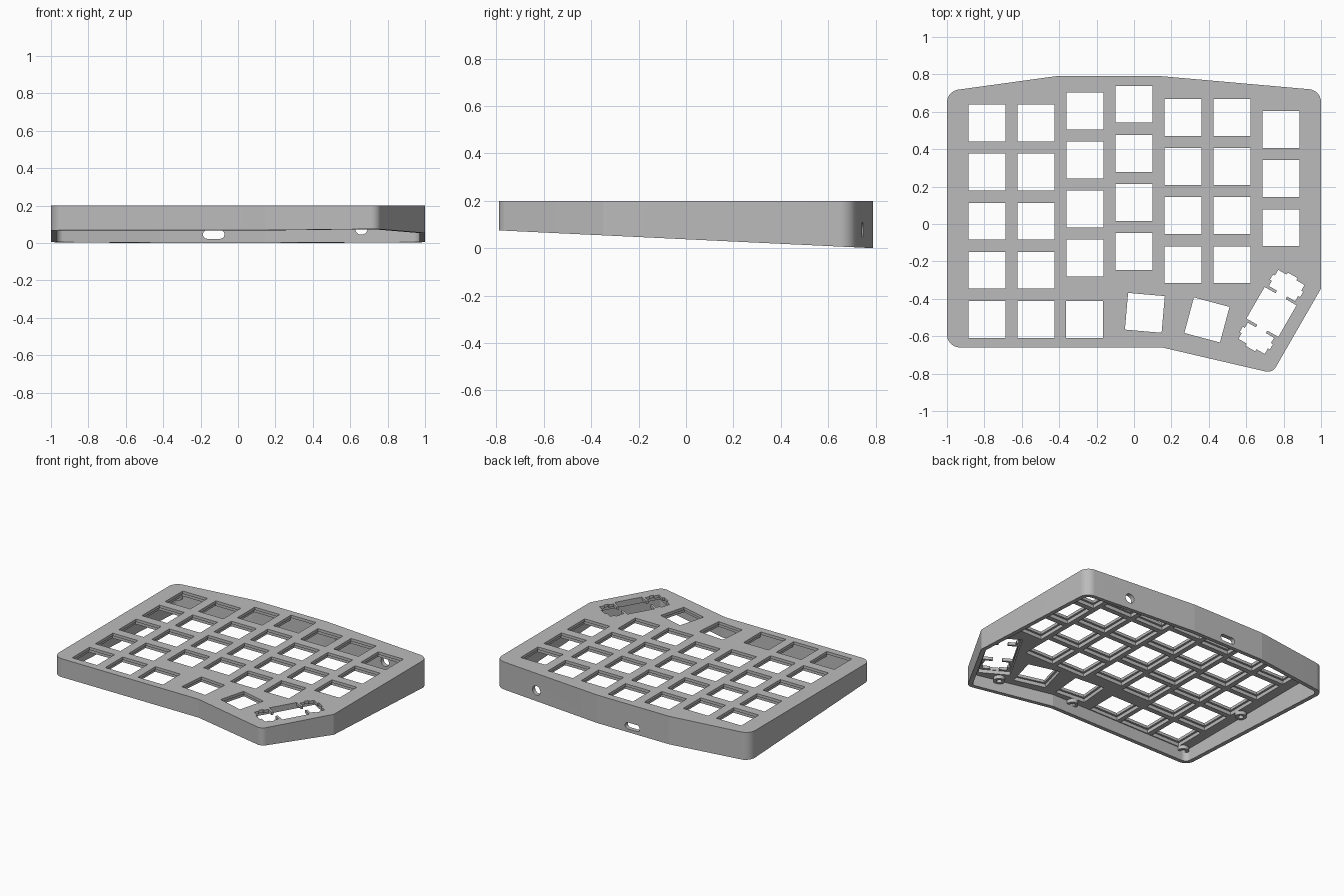
import bpy, bmesh, math
from mathutils import Vector, Matrix

if "Cube" in bpy.data.objects:
    bpy.data.objects.remove(bpy.data.objects["Cube"], do_unlink=True)

grey = bpy.data.materials.new("case grey")
grey.use_nodes = True
colour = (0.5, 0.5, 0.5, 1)
grey.diffuse_color = colour
bsdf = next(n for n in grey.node_tree.nodes if n.type == 'BSDF_PRINCIPLED')
bsdf.inputs["Base Color"].default_value = colour

TOP, PLATE_BOTTOM, LIP_BOTTOM = 0.2, 0.155, 0.18
WALL, KEY, PITCH = 0.03, 0.197, 0.2625


def make_object(name, bm):
    bmesh.ops.recalc_face_normals(bm, faces=bm.faces)
    mesh = bpy.data.meshes.new(name)
    bm.to_mesh(mesh)
    bm.free()
    mesh.materials.append(grey)
    obj = bpy.data.objects.new(name, mesh)
    bpy.context.collection.objects.link(obj)
    return obj


def select(obj):
    bpy.ops.object.select_all(action='DESELECT')
    obj.select_set(True)
    bpy.context.view_layer.objects.active = obj


def add_prism(bm, points, z0, z1):
    low = [bm.verts.new((p[0], p[1], z0)) for p in points]
    high = [bm.verts.new((p[0], p[1], z1)) for p in points]
    bm.faces.new(low[::-1])
    bm.faces.new(high)
    for i in range(len(points)):
        j = (i + 1) % len(points)
        bm.faces.new((low[i], low[j], high[j], high[i]))


def inset(points, d):
    """Move every edge of a counter-clockwise polygon inward by d."""
    result = []
    for i, p in enumerate(points):
        a = (p - points[i - 1]).normalized()
        b = (points[(i + 1) % len(points)] - p).normalized()
        na, nb = Vector((-a.y, a.x)), Vector((-b.y, b.x))
        result.append(p + (na + nb) * d / (1 + na.dot(nb)))
    return result


def rounded(points, radii, steps=24):
    result = []
    for i, p in enumerate(points):
        r = radii[i]
        if r <= 0:
            result.append(p)
            continue
        a = (points[i - 1] - p).normalized()
        b = (points[(i + 1) % len(points)] - p).normalized()
        half = a.angle(b) / 2
        centre = p + (a + b).normalized() * r / math.sin(half)
        start = p + a * r / math.tan(half) - centre
        turn = math.pi - 2 * half
        for k in range(steps + 1):
            t = turn * k / steps
            c, s = math.cos(t), math.sin(t)
            result.append(centre + Vector((start.x * c - start.y * s, start.x * s + start.y * c)))
    return result


def placed(points, x, y, degrees):
    turn = Matrix.Rotation(math.radians(degrees), 2)
    return [turn @ Vector(p) + Vector((x, y)) for p in points]


def rectangle(w, h):
    return [(-w / 2, -h / 2), (w / 2, -h / 2), (w / 2, h / 2), (-w / 2, h / 2)]


def cut(target, cutter):
    cutter.hide_render = True
    mod = target.modifiers.new("cut", 'BOOLEAN')
    mod.operation = 'DIFFERENCE'
    mod.solver = 'EXACT'
    mod.object = cutter
    select(target)
    bpy.ops.object.modifier_apply(modifier=mod.name)
    bpy.data.objects.remove(cutter, do_unlink=True)


# Case outline, counter-clockwise
corners = [Vector(p) for p in ((-1, -0.66), (0.15, -0.66), (0.74, -0.797), (1, -0.345),
                               (1, 0.715), (0.15, 0.79), (-0.42, 0.79), (-1, 0.71))]
radii = [0.07, 0, 0.05, 0.03, 0.07, 0, 0, 0.07]

# Outer body with a sloping underside
bm = bmesh.new()
add_prism(bm, rounded(corners, radii), -0.1, TOP)
cut_result = bmesh.ops.bisect_plane(bm, geom=bm.verts[:] + bm.edges[:] + bm.faces[:],
                                    plane_co=(0, 0.79, 0), plane_no=(0, 0.0475, 1),
                                    clear_inner=True)
rim = [e for e in cut_result["geom_cut"] if isinstance(e, bmesh.types.BMEdge)]
bmesh.ops.contextual_create(bm, geom=rim)
case = make_object("keyboard_case", bm)

# Hollow inside
bm = bmesh.new()
add_prism(bm, rounded(inset(corners, WALL), [max(r - WALL, 0) for r in radii]), -0.2, PLATE_BOTTOM)
cut(case, make_object("cavity_cutter", bm))

# Key positions: x, y, turn
columns = [(0.54, 5), (0.54, 5), (0.605, 4), (0.64, 4), (0.57, 4), (0.57, 4), (0.505, 3)]
keys = [((c - 3) * PITCH * 0.997, y - r * PITCH, 0)
        for c, (y, n) in enumerate(columns) for r in range(n)]
keys += [(-0.265, -0.51, 0), (0.058, -0.475, -5), (0.39, -0.513, -15)]
wide_key = (0.735, -0.47, -30)

# Wide key opening with stabiliser slots, mirrored from one quarter
quarter = [(0.0985, 0.0975), (0.031, 0.0975), (0.031, 0.113), (0.081, 0.113), (0.081, 0.145),
           (0.093, 0.145), (0.093, 0.178), (0.081, 0.178), (0.081, 0.213), (0.03, 0.213),
           (0.03, 0.226)]
upper = quarter + [(-u, v) for u, v in reversed(quarter)]
stabiliser = upper + [(-u, -v) for u, v in upper]

# Pockets under the plate, then the openings through it
bm = bmesh.new()
for key in keys:
    add_prism(bm, placed(rectangle(0.226, 0.226), *key), 0.14, LIP_BOTTOM)
add_prism(bm, placed(rectangle(0.21, 0.46), *wide_key), 0.14, LIP_BOTTOM)
cut(case, make_object("pocket_cutter", bm))

bm = bmesh.new()
for key in keys:
    add_prism(bm, placed(rectangle(KEY, KEY), *key), 0.13, 0.3)
add_prism(bm, placed(stabiliser, *wide_key), 0.13, 0.3)
cut(case, make_object("key_cutter", bm))

# Cable slot and round socket in the back wall
bm = bmesh.new()
for x, z, w, h in ((-0.13, 0.046, 0.115, 0.046), (0.66, 0.078, 0.066, 0.066)):
    shape = [Vector(p) for p in rectangle(w, h)]
    add_prism(bm, [p + Vector((x, z)) for p in rounded(shape, [h / 2 - 0.0005] * 4, 8)], -0.9, -0.69)
bmesh.ops.rotate(bm, verts=bm.verts, matrix=Matrix.Rotation(math.pi / 2, 3, 'X'))
cut(case, make_object("port_cutter", bm))
select(case)
bpy.ops.object.shade_smooth_by_angle(angle=math.radians(4.6))

# Screw bosses under the plate
bosses = [(-0.935, -0.62), (-0.935, -0.04), (0.0, -0.62), (0.56, -0.69),
          (-0.935, 0.65), (0.31, 0.715), (0.945, 0.65), (0.94, -0.25)]
for i, (x, y) in enumerate(bosses):
    bm = bmesh.new()
    rings = []
    for radius, z in ((0.038, 0.16), (0.038, 0.13), (0.018, 0.13), (0.018, 0.16)):
        rings.append([bm.verts.new((x + radius * math.cos(k * math.tau / 32),
                                    y + radius * math.sin(k * math.tau / 32), z)) for k in range(32)])
    for a, b in zip(rings, rings[1:] + rings[:1]):
        for k in range(32):
            j = (k + 1) % 32
            bm.faces.new((a[k], a[j], b[j], b[k]))
    select(make_object(f"screw_boss_{i + 1}", bm))
    bpy.ops.object.shade_smooth_by_angle(angle=math.radians(30))
